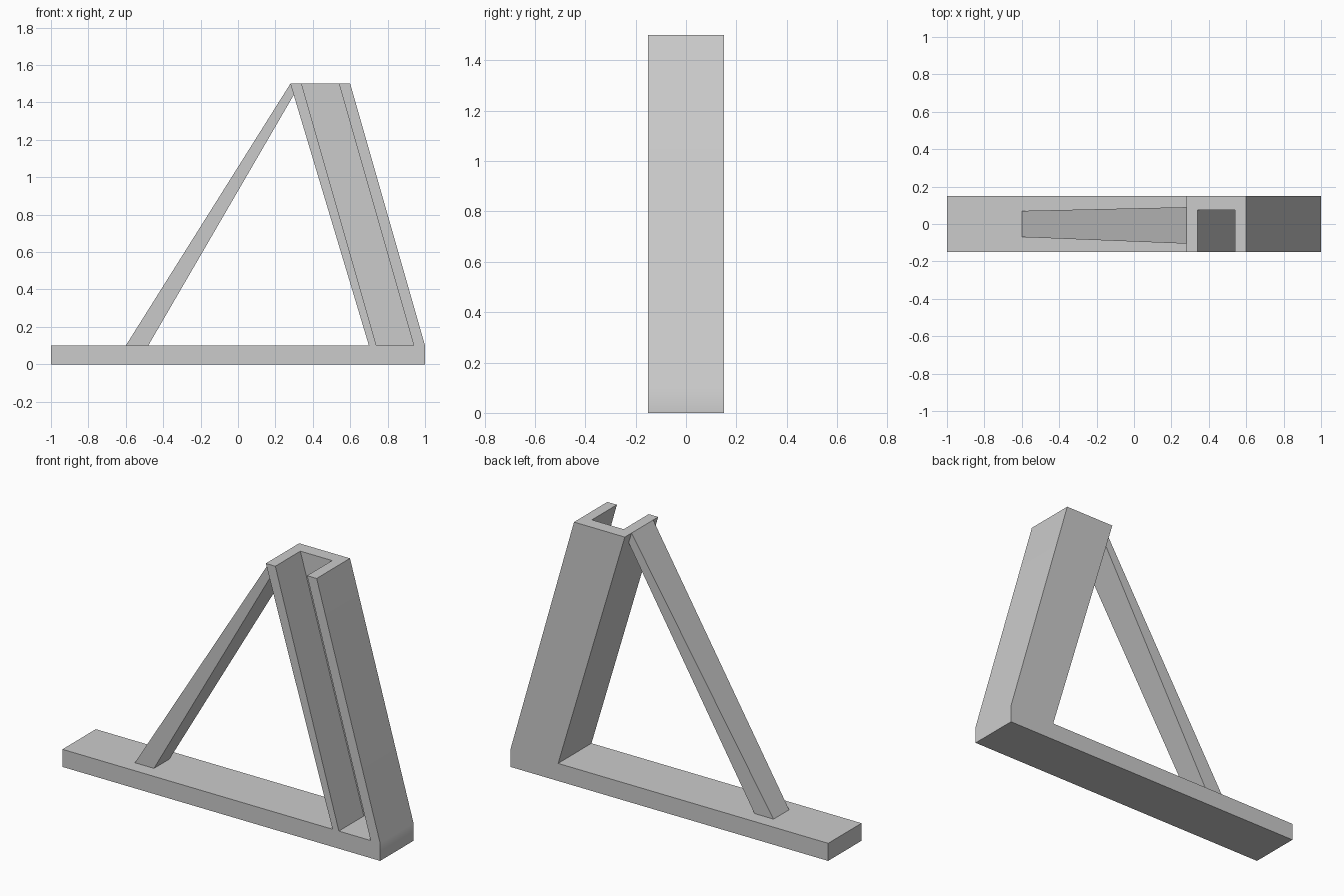
import bpy
import bmesh

cube = bpy.data.objects.get("Cube")
if cube:
    bpy.data.objects.remove(cube, do_unlink=True)

grey = bpy.data.materials.new("light grey")
grey.use_nodes = True
grey.diffuse_color = (0.6, 0.6, 0.6, 1)
grey.node_tree.nodes["Principled BSDF"].inputs["Base Color"].default_value = grey.diffuse_color


def prism(name, front, back):
    """Solid between two matching outlines given as (x, y, z) points."""
    bm = bmesh.new()
    a = [bm.verts.new(p) for p in front]
    b = [bm.verts.new(p) for p in back]
    bm.faces.new(a)
    bm.faces.new(b[::-1])
    for i in range(len(a)):
        j = (i + 1) % len(a)
        bm.faces.new((a[j], a[i], b[i], b[j]))
    bmesh.ops.recalc_face_normals(bm, faces=bm.faces)
    mesh = bpy.data.meshes.new(name)
    bm.to_mesh(mesh)
    bm.free()
    mesh.materials.append(grey)
    obj = bpy.data.objects.new(name, mesh)
    bpy.context.collection.objects.link(obj)
    return obj


def extrude_profile(name, profile, y0, y1):
    return prism(name, [(x, y0, z) for x, z in profile], [(x, y1, z) for x, z in profile])


def select_only(obj):
    bpy.ops.object.select_all(action="DESELECT")
    obj.select_set(True)
    bpy.context.view_layer.objects.active = obj


# Flat base bar and leaning column as one profile
body = extrude_profile("base_and_column", [
    (-1, 0), (1, 0), (1, 0.1), (0.6, 1.5), (0.28, 1.5), (0.7, 0.1), (-1, 0.1)], -0.15, 0.15)

# Channel down the front of the column, open at the top
lean = -0.4 / 1.4
top = 1.7
shift = lean * (top - 0.1)
cutter = extrude_profile("channel_cutter", [
    (0.74, 0.1), (0.94, 0.1), (0.94 + shift, top), (0.74 + shift, top)], -0.3, 0.075)
cut = body.modifiers.new("channel", "BOOLEAN")
cut.operation = "DIFFERENCE"
cut.solver = "EXACT"
cut.object = cutter
select_only(body)
bpy.ops.object.modifier_apply(modifier=cut.name)
bpy.data.objects.remove(cutter, do_unlink=True)
bpy.ops.object.shade_smooth_by_angle()
body.modifiers.new("weighted_normals", "WEIGHTED_NORMAL").keep_sharp = True

# Diagonal brace, wider at the column than at its foot
foot = [(-0.6, -0.07, 0.1), (-0.48, -0.07, 0.1), (-0.48, 0.07, 0.1), (-0.6, 0.07, 0.1)]
head = [(0.28, -0.105, 1.5), (0.298, -0.105, 1.44), (0.298, 0.09, 1.44), (0.28, 0.09, 1.5)]
prism("brace", foot, head)
